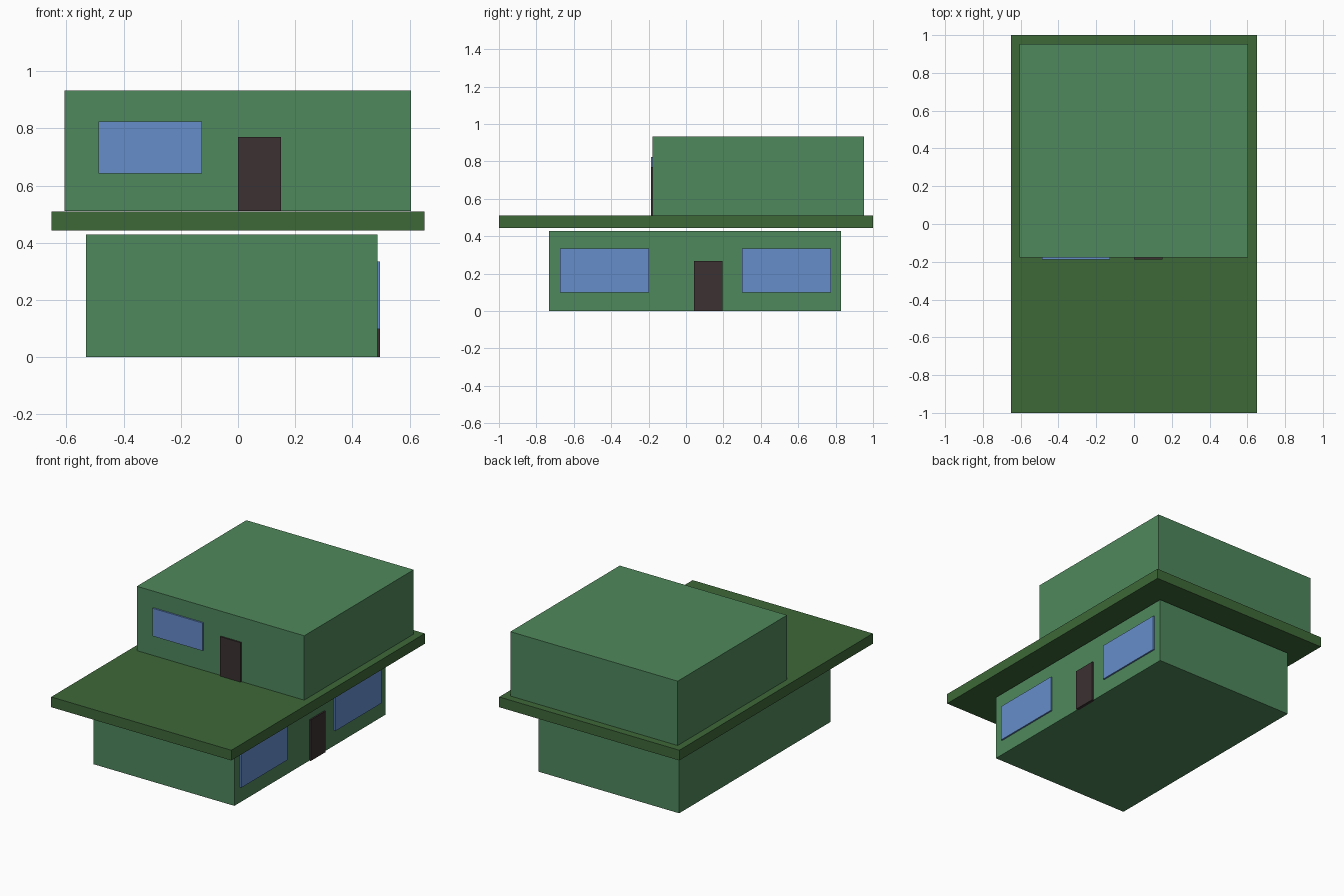
import bpy, bmesh
from mathutils import Vector

if "Cube" in bpy.data.objects:
    bpy.data.objects.remove(bpy.data.objects["Cube"])


def material(name, rgb):
    m = bpy.data.materials.new(name)
    m.diffuse_color = (*rgb, 1)
    m.use_nodes = True
    m.node_tree.nodes["Principled BSDF"].inputs["Base Color"].default_value = m.diffuse_color
    return m


WALL = material("wall_green", (0.078, 0.246, 0.107))
SLAB = material("slab_green", (0.047, 0.138, 0.040))
GLASS = material("window_blue", (0.133, 0.266, 0.597))
DOOR = material("door_brown", (0.044, 0.031, 0.032))


def box(name, x, y, z, mat):
    """Box spanning the (min, max) ranges on each axis."""
    lo, hi = Vector((x[0], y[0], z[0])), Vector((x[1], y[1], z[1]))
    bm = bmesh.new()
    bmesh.ops.create_cube(bm, size=1)
    bmesh.ops.scale(bm, vec=hi - lo, verts=bm.verts)
    mesh = bpy.data.meshes.new(name)
    bm.to_mesh(mesh)
    bm.free()
    mesh.materials.append(mat)
    ob = bpy.data.objects.new(name, mesh)
    ob.location = (lo + hi) / 2
    bpy.context.collection.objects.link(ob)
    return ob


# Storeys and the overhanging slab between them
box("lower_storey", (-0.531, 0.487), (-0.733, 0.829), (0, 0.429), WALL)
box("floor_slab", (-0.652, 0.652), (-1, 1), (0.443, 0.510), SLAB)
box("upper_storey", (-0.607, 0.604), (-0.178, 0.953), (0.511, 0.932), WALL)

# Lower openings on the right wall
side = (0.477, 0.497)
for label, y in (("front", (-0.674, -0.198)), ("back", (0.299, 0.775))):
    box(f"lower_window_{label}", side, y, (0.099, 0.335), GLASS)
box("lower_door", side, (0.043, 0.195), (0, 0.268), DOOR)

# Upper openings on the front wall
front = (-0.188, -0.168)
box("upper_window", (-0.488, -0.126), front, (0.642, 0.824), GLASS)
box("upper_door", (0, 0.151), front, (0.511, 0.769), DOOR)
